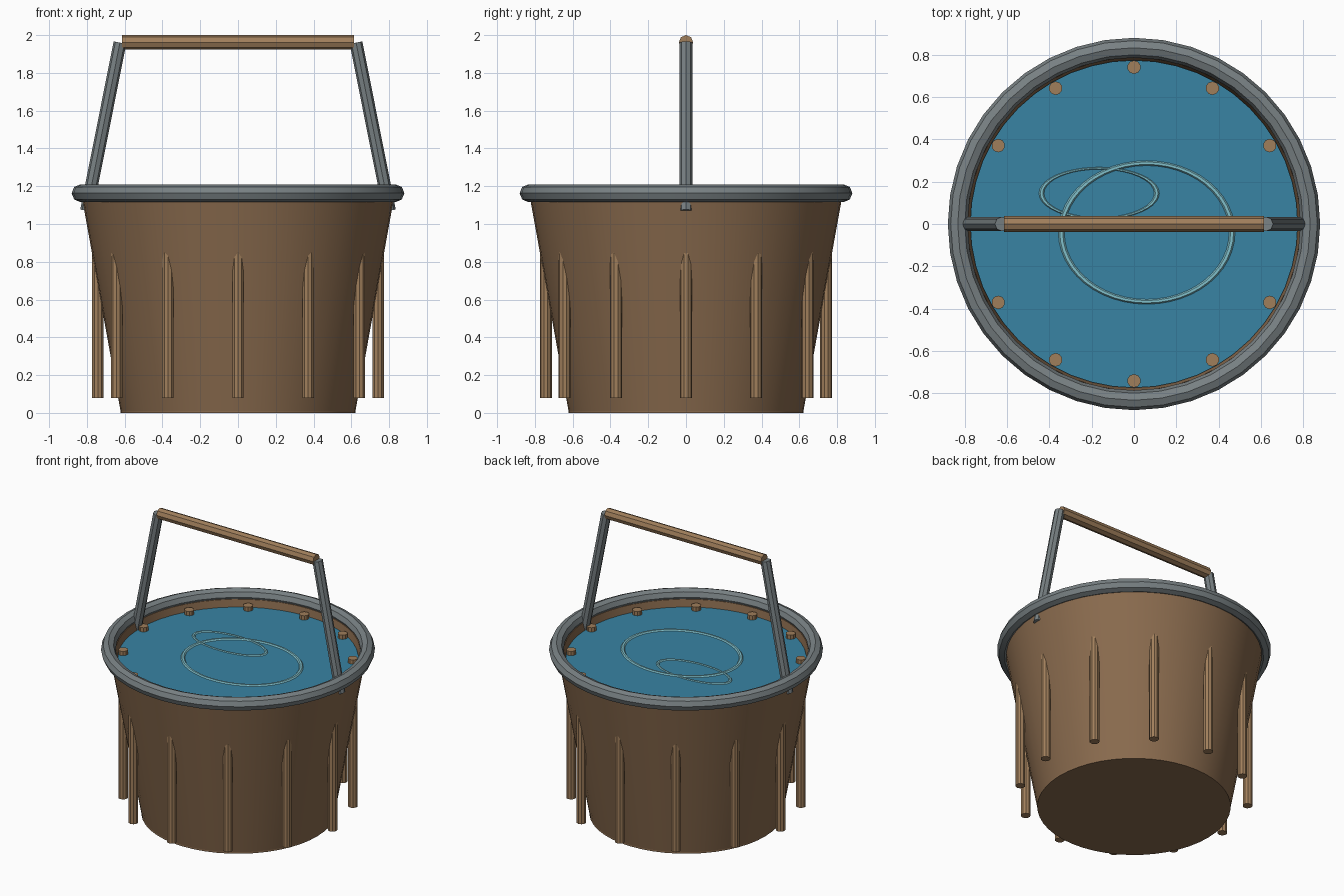
import bpy, math
from mathutils import Vector

if "Cube" in bpy.data.objects:
    bpy.data.objects.remove(bpy.data.objects["Cube"])


def material(name, rgb):
    m = bpy.data.materials.new(name)
    m.diffuse_color = (*rgb, 1)
    m.use_nodes = True
    m.node_tree.nodes["Principled BSDF"].inputs["Base Color"].default_value = m.diffuse_color
    return m


wood = material("wood", (0.25, 0.145, 0.075))
light_wood = material("light_wood", (0.35, 0.21, 0.105))
metal = material("metal", (0.19, 0.22, 0.23))
water_blue = material("water", (0.04, 0.23, 0.37))
ripple_blue = material("ripple", (0.22, 0.53, 0.60))


def finish(name, mat, smooth=True):
    ob = bpy.context.object
    ob.name = name
    ob.data.materials.append(mat)
    if smooth:
        bpy.ops.object.shade_smooth_by_angle(angle=math.radians(30))
    return ob


def rod(name, a, b, r, mat, sides=8, smooth=False):
    a, b = Vector(a), Vector(b)
    d = b - a
    bpy.ops.mesh.primitive_cylinder_add(vertices=sides, radius=r, depth=d.length,
                                        location=(a + b) / 2,
                                        rotation=d.to_track_quat('Z', 'Y').to_euler())
    return finish(name, mat, smooth)


def ring(name, loc, major, minor, mat, seg, minor_seg, scale=(1, 1, 1)):
    bpy.ops.mesh.primitive_torus_add(location=loc, major_radius=major, minor_radius=minor,
                                     major_segments=seg, minor_segments=minor_seg)
    bpy.context.object.scale = scale
    return finish(name, mat)


# Tapered hollow tub: lathed outer wall, lip, inner wall and floor
profile = [(0.62, 0), (0.828, 1.15), (0.787, 1.15), (0.59, 0.05)]
N = 48
verts = [(r * math.cos(2 * math.pi * i / N), r * math.sin(2 * math.pi * i / N), z)
         for r, z in profile for i in range(N)]
faces = [(k * N + i, k * N + (i + 1) % N, (k + 1) * N + (i + 1) % N, (k + 1) * N + i)
         for k in range(len(profile) - 1) for i in range(N)]
faces.append(tuple(reversed(range(N))))
faces.append(tuple(range(3 * N, 4 * N)))
mesh = bpy.data.meshes.new("tub")
mesh.from_pydata(verts, [], faces)
tub = bpy.data.objects.new("tub", mesh)
bpy.context.collection.objects.link(tub)
bpy.context.view_layer.objects.active = tub
tub.select_set(True)
finish("tub", wood)

# Base hoop
rod("base", (0, 0, 0), (0, 0, 0.04), 0.622, wood, N, True)

# Metal rim
ring("rim", (0, 0, 1.163), 0.834, 0.047, metal, 40, 8)

# Upright staves passing through the sloped wall
for i in range(12):
    a = math.radians(30 * i)
    x, y = 0.742 * math.cos(a), 0.742 * math.sin(a)
    rod(f"stave_{i + 1}", (x, y, 0.08), (x, y, 1.13), 0.032, light_wood, 10)

# Water surface and ripples
rod("water", (0, 0, 1.08), (0, 0, 1.10), 0.775, water_blue, N, True)
ring("large_ripple", (0.06, -0.04, 1.10), 0.4, 0.014, ripple_blue, 48, 6, (1.01, 0.82, 0.7))
ring("small_ripple", (-0.165, 0.145, 1.10), 0.27, 0.012, ripple_blue, 40, 6, (1.01, 0.44, 0.7))

# Bail handle: two leaning metal arms and a wooden grip
for side, name in ((-1, "left_arm"), (1, "right_arm")):
    rod(name, (0.802 * side, 0, 1.07), (0.625 * side, 0, 1.96), 0.034, metal)
rod("grip", (-0.615, 0, 1.962), (0.615, 0, 1.962), 0.038, light_wood)
